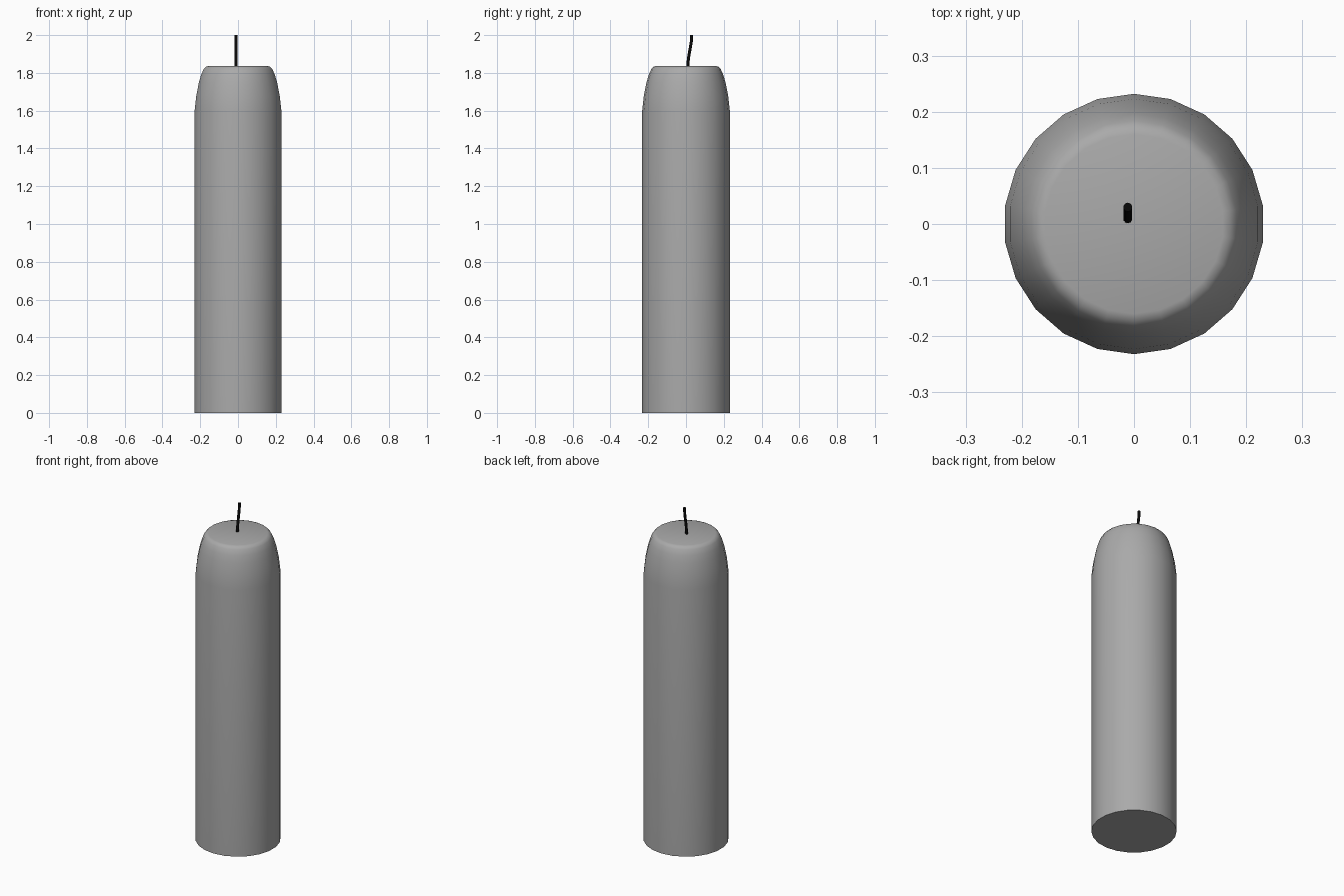
import bpy
import bmesh
from math import cos, sin, pi, radians
from mathutils import Vector

cube = bpy.data.objects.get("Cube")
if cube:
    bpy.data.objects.remove(cube, do_unlink=True)


def material(name, colour):
    mat = bpy.data.materials.new(name)
    mat.use_nodes = True
    mat.diffuse_color = colour
    mat.node_tree.nodes["Principled BSDF"].inputs["Base Color"].default_value = colour
    return mat


def stacked_rings(name, rings, sides, mat, sharp_angle):
    """Closed tube through (centre, radius) rings, with a vertex facing +y."""
    bm = bmesh.new()
    loops = []
    for centre, radius in rings:
        angles = [pi / 2 + 2 * pi * i / sides for i in range(sides)]
        loops.append([bm.verts.new(Vector(centre) + Vector((cos(a), sin(a), 0)) * radius)
                      for a in angles])
    for low, high in zip(loops, loops[1:]):
        for i in range(sides):
            j = (i + 1) % sides
            bm.faces.new((low[i], low[j], high[j], high[i]))
    bm.faces.new(loops[0][::-1])
    bm.faces.new(loops[-1])
    mesh = bpy.data.meshes.new(name)
    bm.to_mesh(mesh)
    bm.free()
    mesh.materials.append(mat)
    obj = bpy.data.objects.new(name, mesh)
    bpy.context.collection.objects.link(obj)
    bpy.ops.object.select_all(action='DESELECT')
    obj.select_set(True)
    bpy.context.view_layer.objects.active = obj
    bpy.ops.object.shade_smooth_by_angle(angle=radians(sharp_angle))
    return obj


wax = material("grey wax", (0.4, 0.4, 0.4, 1))
char = material("black wick", (0.003, 0.003, 0.003, 1))

# Wax body: straight cylinder with a softly rounded shoulder
profile = [(0.232, 0), (0.232, 1.6), (0.223, 1.68), (0.209, 1.75),
           (0.197, 1.79), (0.184, 1.82), (0.173, 1.832), (0.16, 1.836)]
stacked_rings("candle_body", [((0, 0, z), r) for r, z in profile], 22, wax, 50)

# Wick: thin, slightly bent backwards
path = [(0.009, 1.82), (0.01, 1.85), (0.015, 1.89),
        (0.023, 1.935), (0.028, 1.965), (0.03, 2.0)]
stacked_rings("wick", [((-0.011, y, z), 0.008) for y, z in path], 10, char, 50)
